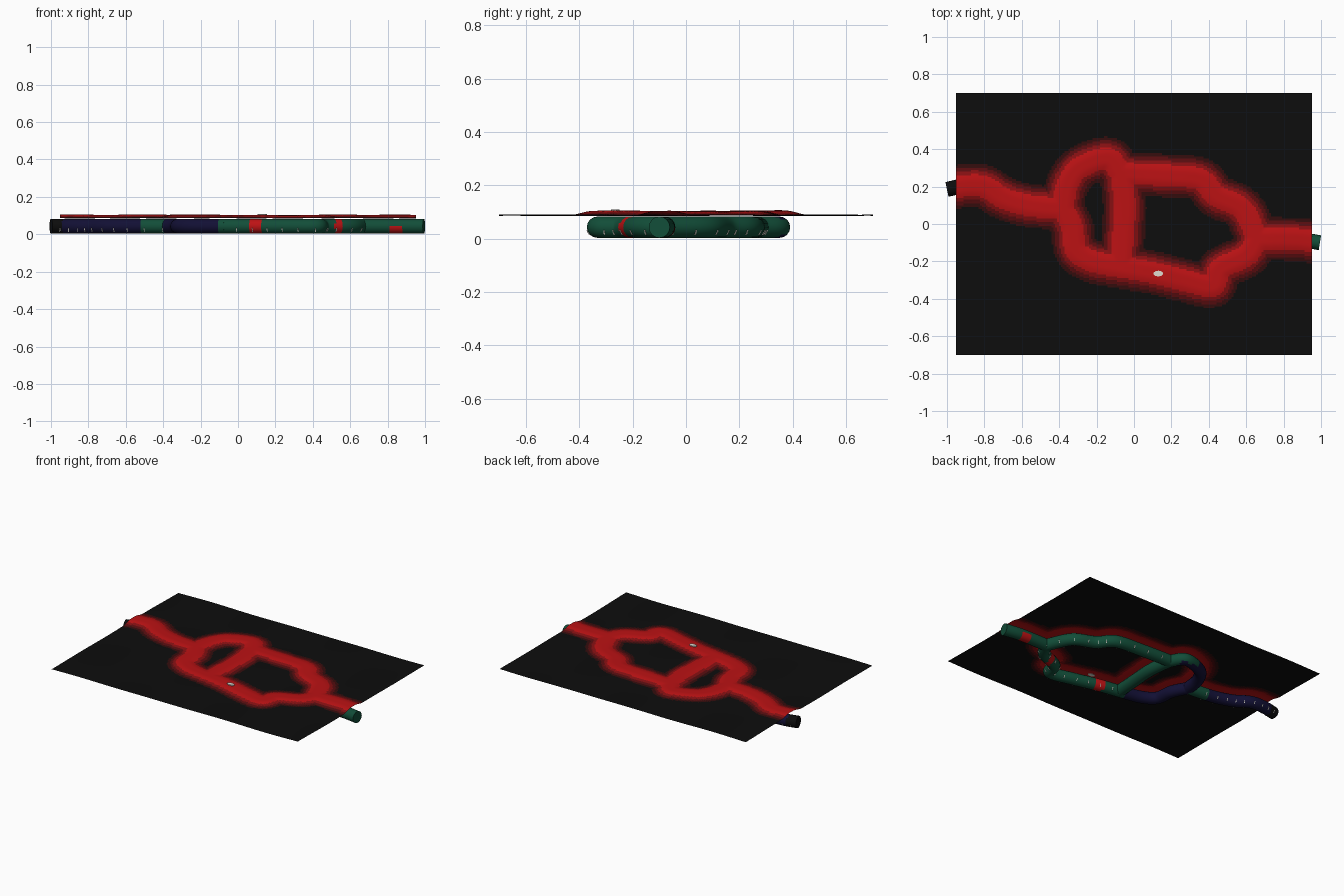
import bpy, bmesh, math
from mathutils import Vector, Matrix
from mathutils.kdtree import KDTree

if "Cube" in bpy.data.objects:
    bpy.data.objects.remove(bpy.data.objects["Cube"])

R = 0.04          # pipe radius
PIPE_Z = 0.043    # pipe centre height


def material(name, rgb):
    m = bpy.data.materials.new(name)
    m.use_nodes = True
    m.diffuse_color = (*rgb, 1)
    m.node_tree.nodes["Principled BSDF"].inputs["Base Color"].default_value = (*rgb, 1)
    return m


BRIGHT = material("bright red", (0.5, 0.006, 0.007))
MID = material("medium red", (0.24, 0.005, 0.006))
DEEP = material("deep red", (0.1, 0.004, 0.005))
FAINT = material("faint red", (0.035, 0.004, 0.004))
BLACK = material("sheet black", (0.004, 0.004, 0.004))
GREEN = material("pipe green", (0.006, 0.075, 0.04))
NAVY = material("pipe navy", (0.006, 0.005, 0.035))
WHITE = material("white", (0.75, 0.72, 0.65))


def smooth_path(points, steps=10):
    """Catmull-Rom samples through the given plan points."""
    p = [Vector(q) for q in points]
    p = [2 * p[0] - p[1]] + p + [2 * p[-1] - p[-2]]
    out = []
    for a, b, c, d in zip(p, p[1:], p[2:], p[3:]):
        for i in range(steps):
            t = i / steps
            out.append(0.5 * (2 * b + (c - a) * t + (2 * a - 5 * b + 4 * c - d) * t * t
                              + (3 * b - a - 3 * c + d) * t ** 3))
    return out + [p[-2]]


# Pipe runs in plan
RUNS = {
    "inlet_pipe": [(-1, 0.185), (-0.9, 0.205), (-0.8, 0.2), (-0.7, 0.14), (-0.57, 0.1), (-0.38, 0.08)],
    "upper_left_pipe": [(-0.38, 0.08), (-0.36, 0.2), (-0.29, 0.3), (-0.14, 0.35), (-0.07, 0.27)],
    "cross_pipe": [(-0.07, 0.27), (-0.05, 0.1), (-0.06, -0.08), (-0.07, -0.23)],
    "lower_left_pipe": [(-0.38, 0.08), (-0.33, -0.02), (-0.31, -0.14), (-0.22, -0.2), (-0.07, -0.23)],
    "lower_right_pipe": [(-0.07, -0.23), (0.1, -0.26), (0.26, -0.3), (0.42, -0.33), (0.46, -0.24),
                         (0.6, -0.17), (0.66, -0.08)],
    "upper_right_pipe": [(-0.07, 0.27), (0.15, 0.26), (0.35, 0.24), (0.44, 0.15), (0.58, 0.08), (0.66, -0.08)],
    "outlet_pipe": [(0.66, -0.08), (0.8, -0.08), (0.9, -0.085), (0.994, -0.1)],
}
paths = {name: smooth_path(pts) for name, pts in RUNS.items()}


def pipe_colour(name, c):
    """Slot: green, navy, black, red."""
    if name == "inlet_pipe":
        return 2 if c.x < -0.94 else 1 if c.x < -0.52 else 0
    if name.endswith("left_pipe"):
        return 1 if c.x < -0.1 and c.y < 0.37 else 0
    if name == "lower_right_pipe" and (0.06 < c.x < 0.12 or 0.52 < c.x < 0.56):
        return 3
    if name == "outlet_pipe" and 0.81 < c.x < 0.88 and c.z < 0.04:
        return 3
    return 0


def add_pipe(name, path):
    curve = bpy.data.curves.new(name + "_path", "CURVE")
    curve.dimensions = "3D"
    curve.bevel_depth = R
    curve.bevel_resolution = 6
    curve.use_fill_caps = True
    spline = curve.splines.new("POLY")
    spline.points.add(len(path) - 1)
    for point, p in zip(spline.points, path):
        point.co = (p.x, p.y, PIPE_Z, 1)
    helper = bpy.data.objects.new(name + "_helper", curve)
    bpy.context.collection.objects.link(helper)
    bpy.context.view_layer.update()
    dg = bpy.context.evaluated_depsgraph_get()
    mesh = bpy.data.meshes.new_from_object(helper.evaluated_get(dg))
    bpy.data.objects.remove(helper)
    mesh.materials.clear()
    for m in (GREEN, NAVY, BLACK, BRIGHT):
        mesh.materials.append(m)
    for f in mesh.polygons:
        f.use_smooth = len(f.vertices) == 4
        f.material_index = pipe_colour(name, f.center)
    ob = bpy.data.objects.new(name, mesh)
    bpy.context.collection.objects.link(ob)


def add_ticks(name, path):
    """Row of small white marks along the sides of a pipe."""
    bm = bmesh.new()
    for a, b in list(zip(path, path[1:]))[4::5]:
        d = (b - a).normalized()
        for side in (-1, 1):
            at = a + Vector((-d.y, d.x)) * side * R * 0.87
            place = (Matrix.Translation((at.x, at.y, PIPE_Z - R * 0.5))
                     @ Matrix.Rotation(math.atan2(d.y, d.x), 4, "Z")
                     @ Matrix.Rotation(side * math.radians(-30), 4, "X")
                     @ Matrix.Diagonal((0.004, 0.004, 0.02, 1)))
            bmesh.ops.create_cube(bm, size=1, matrix=place)
    finish(bm, name, [WHITE])


def finish(bm, name, mats):
    mesh = bpy.data.meshes.new(name)
    bm.to_mesh(mesh)
    bm.free()
    for m in mats:
        mesh.materials.append(m)
    ob = bpy.data.objects.new(name, mesh)
    bpy.context.collection.objects.link(ob)
    return ob


for name, path in paths.items():
    add_pipe(name, path)
for name in ("inlet_pipe", "lower_right_pipe", "upper_right_pipe"):
    add_ticks(name + "_marks", paths[name])

# Draped sheet, raised and tinted by distance from the pipes
samples = [p for path in paths.values() for p in path]
tree = KDTree(len(samples))
for i, p in enumerate(samples):
    tree.insert((p.x, p.y, 0), i)
tree.balance()


def pipe_distance(co):
    return tree.find((co.x, co.y, 0))[2]


bm = bmesh.new()
bmesh.ops.create_grid(bm, x_segments=190, y_segments=140, size=1,
                      matrix=Matrix.Diagonal((0.9525, 0.7, 1, 1)))
for v in bm.verts:
    t = min(max((pipe_distance(v.co) - 0.02) / 0.09, 0), 1)
    lift = 1 - t * t * (3 - 2 * t)
    wave = 0.003 * math.sin(9 * v.co.x + 2 * v.co.y) * math.cos(7 * v.co.y - v.co.x)
    v.co.z = 0.088 + 0.016 * lift + wave
LIMITS = (0.058, 0.078, 0.097, 0.115)
for f in bm.faces:
    d = pipe_distance(f.calc_center_median())
    f.material_index = sum(d > limit for limit in LIMITS)
    f.smooth = True
finish(bm, "draped_sheet", [BRIGHT, MID, DEEP, FAINT, BLACK])

# Small white spot on the sheet
bm = bmesh.new()
bmesh.ops.create_cone(bm, cap_ends=True, segments=10, radius1=0.026, radius2=0.026, depth=0.008,
                      matrix=Matrix.Translation((0.13, -0.265, 0.105)) @ Matrix.Diagonal((1, 0.6, 1, 1)))
finish(bm, "white_spot", [WHITE])
